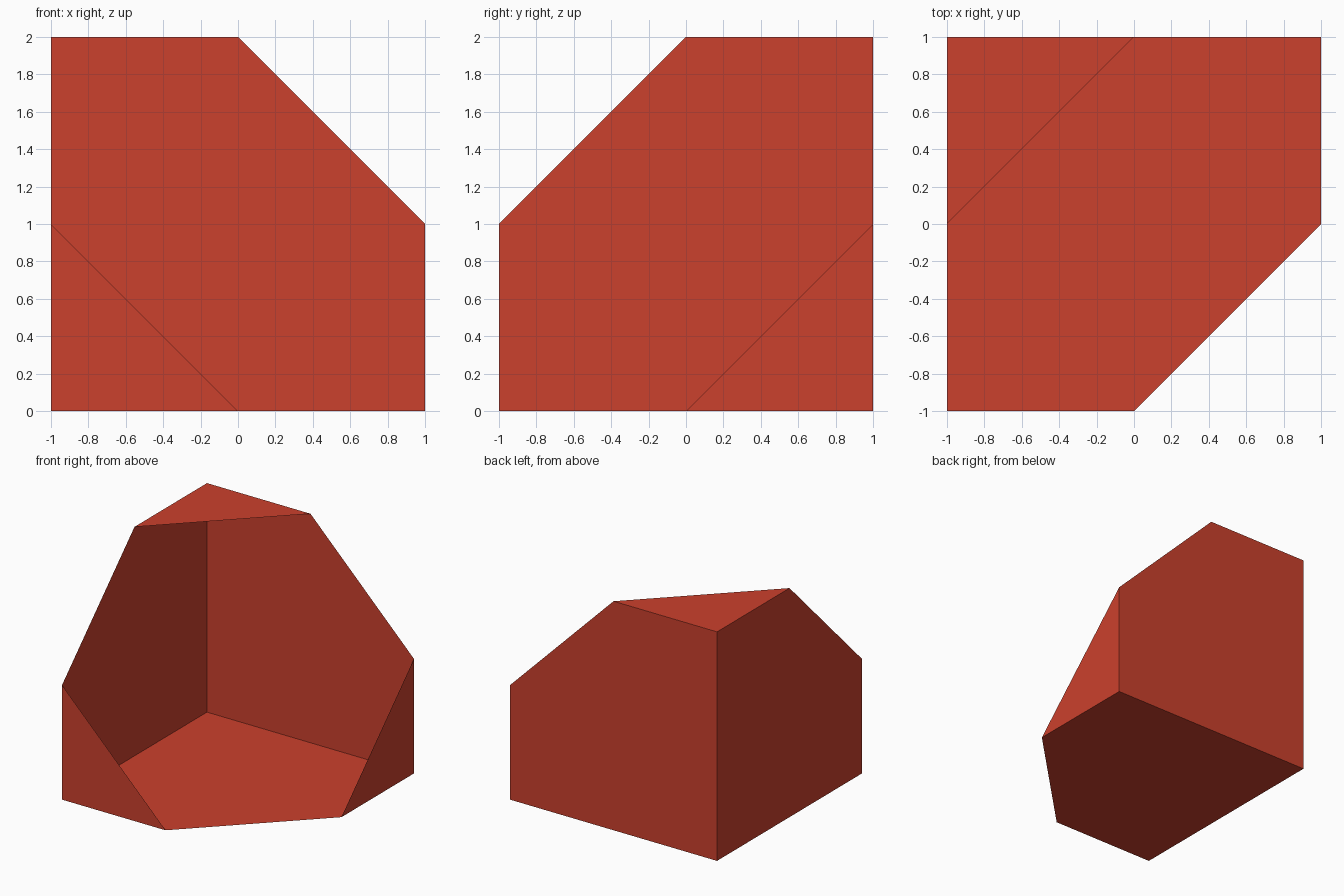
import bpy, bmesh
from mathutils import Vector

if "Cube" in bpy.data.objects:
    bpy.data.objects.remove(bpy.data.objects["Cube"])

red = bpy.data.materials.new("red")
red.diffuse_color = (0.6, 0.052, 0.026, 1)
red.use_nodes = True
red.node_tree.nodes["Principled BSDF"].inputs["Base Color"].default_value = red.diffuse_color

# Hollow cube shell, halved by a diagonal plane and left open at the hexagonal cut
bm = bmesh.new()
bmesh.ops.create_cube(bm, size=2)
bmesh.ops.translate(bm, verts=bm.verts, vec=(0, 0, 1))
bmesh.ops.bisect_plane(bm, geom=bm.verts[:] + bm.edges[:] + bm.faces[:],
                       plane_co=Vector((0, 0, 1)), plane_no=Vector((1, -1, 1)),
                       dist=1e-5, clear_outer=True)

mesh = bpy.data.meshes.new("half_cube_shell")
bm.to_mesh(mesh)
bm.free()
mesh.materials.append(red)
shell = bpy.data.objects.new("half_cube_shell", mesh)
bpy.context.collection.objects.link(shell)
